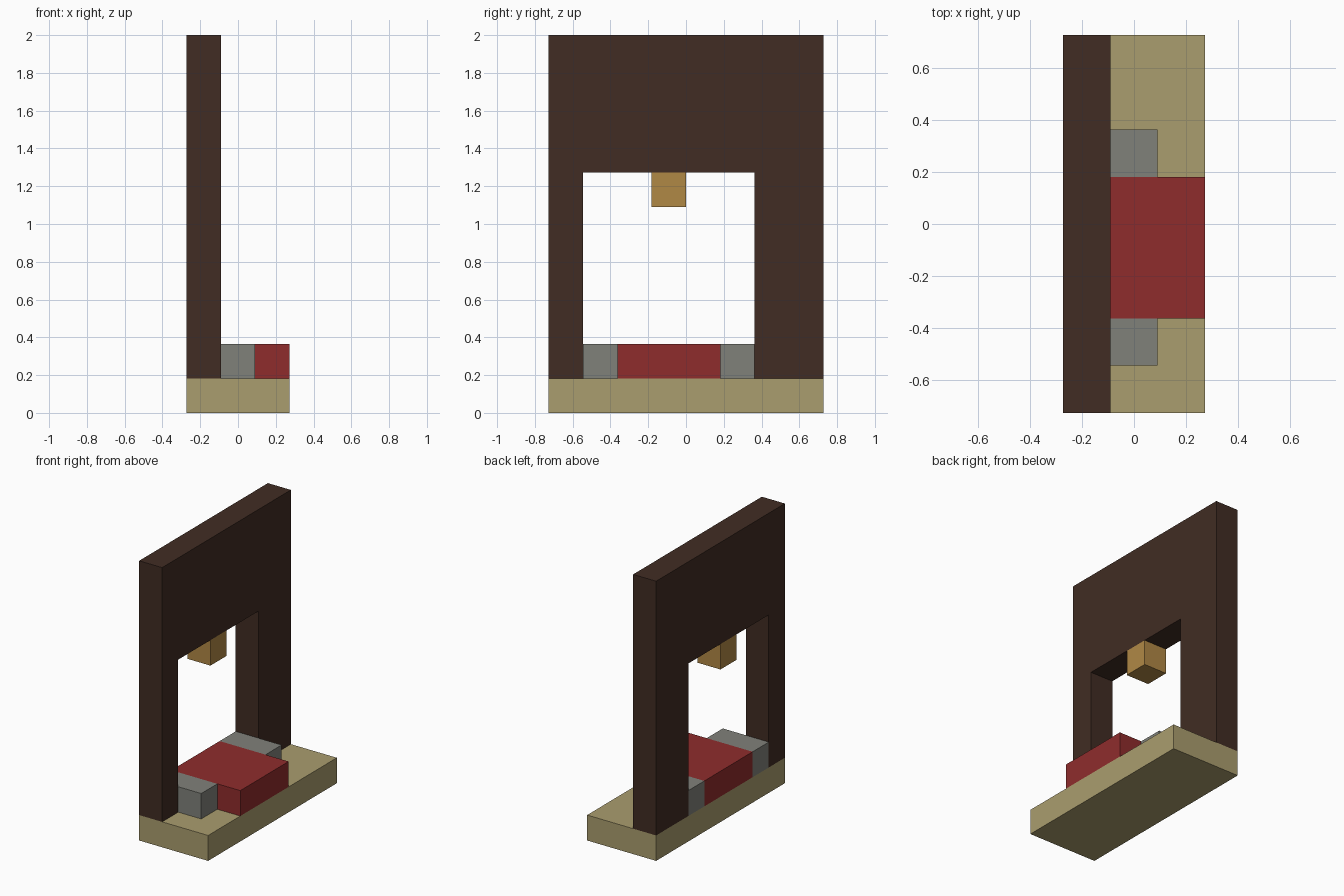
import bpy
import bmesh

U = 2 / 11  # one block unit: the model is 3 x 8 x 11 blocks

default_cube = bpy.data.objects.get("Cube")
if default_cube:
    bpy.data.objects.remove(default_cube, do_unlink=True)


def make_material(name, hex_code):
    """Flat material from an sRGB hex code, stored as linear values."""
    srgb = [c / 255 for c in bytes.fromhex(hex_code)]
    linear = [((c + 0.055) / 1.055) ** 2.4 for c in srgb]
    mat = bpy.data.materials.new(name)
    mat.use_nodes = True
    mat.diffuse_color = (*linear, 1)
    bsdf = next(n for n in mat.node_tree.nodes if n.type == "BSDF_PRINCIPLED")
    bsdf.inputs["Base Color"].default_value = (*linear, 1)
    return mat


def extrude_profile(name, profile, x0, x1, mat):
    """Extrude a (y, z) outline along x; all in block units, corner at origin."""
    bm = bmesh.new()
    verts = [bm.verts.new(((x0 - 1.5) * U, (y - 4) * U, z * U)) for y, z in profile]
    face = bm.faces.new(verts)
    ret = bmesh.ops.extrude_face_region(bm, geom=[face])
    moved = [g for g in ret["geom"] if isinstance(g, bmesh.types.BMVert)]
    bmesh.ops.translate(bm, verts=moved, vec=((x1 - x0) * U, 0, 0))
    bmesh.ops.recalc_face_normals(bm, faces=bm.faces)
    mesh = bpy.data.meshes.new(name)
    bm.to_mesh(mesh)
    bm.free()
    mesh.materials.append(mat)
    obj = bpy.data.objects.new(name, mesh)
    bpy.context.scene.collection.objects.link(obj)
    return obj


def block(name, x, y, z, mat):
    """Box from (start, end) ranges in block units."""
    outline = [(y[0], z[0]), (y[1], z[0]), (y[1], z[1]), (y[0], z[1])]
    return extrude_profile(name, outline, *x, mat)


sand = make_material("sand", "AA9D6E")
dark_wood = make_material("dark wood", "412C23")
red = make_material("red", "8F2C2C")
stone = make_material("stone grey", "80817A")
gold = make_material("gold", "B08845")

# Floor slab
block("base", (0, 3), (0, 8), (0, 1), sand)

# Wall with a doorway, one leg wider than the other
arch = [(0, 1), (1, 1), (1, 7), (6, 7), (6, 1), (8, 1), (8, 11), (0, 11)]
extrude_profile("doorway_wall", arch, 0, 1, dark_wood)

# Carpet step running through the doorway, with a stone kerb on each side
block("red_step", (0, 3), (2, 5), (1, 2), red)
for name, y in (("front_kerb", 1), ("back_kerb", 5)):
    block(name, (0, 2), (y, y + 1), (1, 2), stone)

# Lamp hanging under the lintel
block("hanging_lamp", (0, 1), (3, 4), (6, 7), gold)
